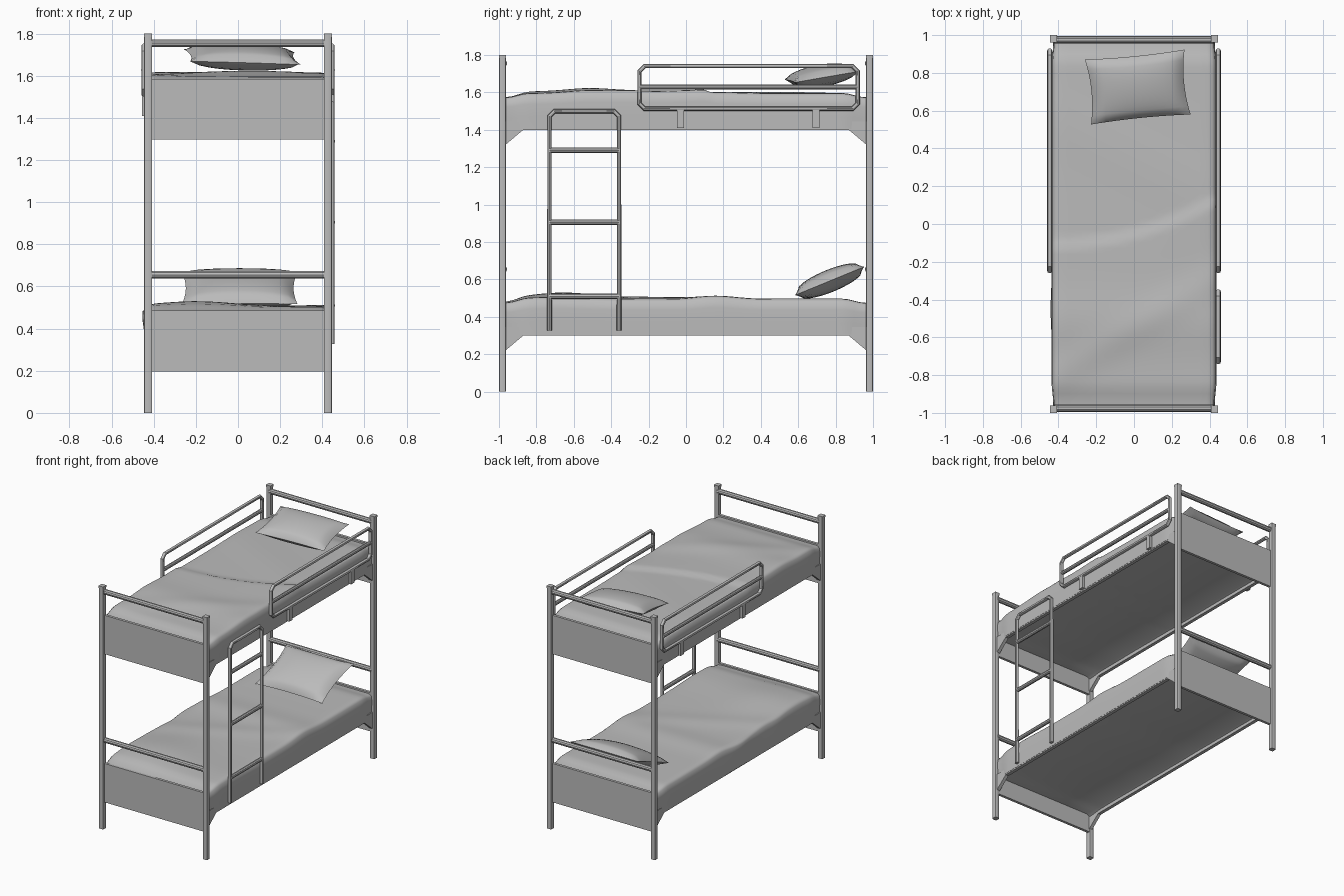
import bpy, bmesh, math
from mathutils import Euler, Vector

old = bpy.data.objects.get("Cube")
if old:
    bpy.data.objects.remove(old, do_unlink=True)

GREY = (0.5, 0.5, 0.5, 1)
mat = bpy.data.materials.new("plain grey")
mat.use_nodes = True
mat.diffuse_color = GREY
mat.node_tree.nodes["Principled BSDF"].inputs["Base Color"].default_value = GREY


def finish(obj, angle=35):
    obj.data.materials.clear()
    obj.data.materials.append(mat)
    bpy.ops.object.select_all(action="DESELECT")
    obj.select_set(True)
    bpy.context.view_layer.objects.active = obj
    if obj.type == "CURVE":
        bpy.ops.object.convert(target="MESH")
    bpy.ops.object.shade_smooth_by_angle(angle=math.radians(angle))


def from_bmesh(name, bm, angle=35):
    bmesh.ops.recalc_face_normals(bm, faces=bm.faces)
    me = bpy.data.meshes.new(name)
    bm.to_mesh(me)
    bm.free()
    obj = bpy.data.objects.new(name, me)
    bpy.context.collection.objects.link(obj)
    finish(obj, angle)


def box(name, lo, hi, bevel=0):
    bm = bmesh.new()
    bmesh.ops.create_cube(bm, size=1)
    for v in bm.verts:
        v.co = [(a + b) / 2 + c * (b - a) for a, b, c in zip(lo, hi, v.co)]
    if bevel:
        upright = [e for e in bm.edges if abs(e.verts[0].co.z - e.verts[1].co.z) > 0.1]
        bmesh.ops.bevel(bm, geom=upright, offset=bevel, segments=2, profile=0.5, affect="EDGES")
    from_bmesh(name, bm)


def tube(name, points, radius, cyclic=False):
    cu = bpy.data.curves.new(name, "CURVE")
    cu.dimensions = "3D"
    cu.bevel_depth = radius
    cu.bevel_resolution = 3
    cu.use_fill_caps = True
    sp = cu.splines.new("POLY")
    sp.points.add(len(points) - 1)
    for p, co in zip(sp.points, points):
        p.co = (*co, 1)
    sp.use_cyclic_u = cyclic
    obj = bpy.data.objects.new(name, cu)
    bpy.context.collection.objects.link(obj)
    finish(obj)


def gauss(d, width):
    return math.exp(-(d / width) ** 2)


def smooth(t):
    t = min(max(t, 0), 1)
    return t * t * (3 - 2 * t)


# Side rail with a sloping gusset at each end
def side_rail(name, s, z):
    profile = [(-0.965, -0.08), (-0.87, 0), (0.87, 0), (0.965, -0.08), (0.965, 0.045), (-0.965, 0.045)]
    bm = bmesh.new()
    face = bm.faces.new([bm.verts.new((s * 0.405, y, z + h)) for y, h in profile])
    ext = bmesh.ops.extrude_face_region(bm, geom=[face])
    moved = [g for g in ext["geom"] if isinstance(g, bmesh.types.BMVert)]
    bmesh.ops.translate(bm, verts=moved, vec=(s * 0.025, 0, 0))
    from_bmesh(name, bm)


# Mattress and draped blanket, lofted from rings along y
def bedding(name, z, height, bulge):
    half = [(0.9, 0.16, False), (1, 0.03, True), (1, 0.35, True), (1.003, 0.7, True),
            (0.99, 0.92, True), (0.955, 0.985, True)]
    left = [(-x, f) for x, f, _ in half]
    top = [(i / 10, 1) for i in range(-9, 10)]
    section = left + top + [(-x, f) for x, f in reversed(left)]
    bm = bmesh.new()
    rings = []
    rows = 60
    for j in range(rows + 1):
        y = -0.963 + 1.926 * j / rows
        end = smooth((abs(y) - 0.84) / 0.12)
        ring = []
        for x, f in section:
            px = x * (0.435 - 0.015 * end * (1 - 0.5 * f))
            if abs(x) > 0.94:
                px += bulge(x, y) * f
            t = 0.2 + height(px, y) - 0.022 * end
            ring.append(bm.verts.new((px, y, z + f * t)))
        rings.append(ring)
    for a, b in zip(rings, rings[1:]):
        for i in range(len(a)):
            k = (i + 1) % len(a)
            bm.faces.new((a[i], a[k], b[k], b[i]))
    bm.faces.new(rings[0])
    bm.faces.new(rings[-1])
    from_bmesh(name, bm, 50)


def upper_height(x, y):
    fold = -0.05 + 0.27 * x + 0.35 * x * x
    ridge = 0.014 * smooth((fold - y) / 0.04 + 0.5) * gauss(min(y - fold, 0), 0.5)
    crease = 0.008 * gauss(y + 0.55 - 0.6 * x, 0.1)
    return ridge + crease + 0.014 * gauss(y + 0.52, 0.16) - 0.004 + 0.006 * gauss(y - 0.35 + 0.5 * x, 0.2)


def lower_height(x, y):
    hump = 0.024 * gauss(x + 0.2, 0.25) * gauss(y + 0.62, 0.28)
    crease = 0.008 * gauss(y + 0.1 - 0.5 * x, 0.1)
    return hump + crease + 0.012 * gauss(y - 0.2, 0.12) + 0.01 * gauss(y + 0.7, 0.2) - 0.003


# Cushion with pinched corners
def pillow(name, loc, size, rot):
    bm = bmesh.new()
    bmesh.ops.create_grid(bm, x_segments=14, y_segments=14, size=1)
    bmesh.ops.duplicate(bm, geom=bm.verts[:] + bm.edges[:] + bm.faces[:])
    bm.verts.ensure_lookup_table()
    turn = Euler(rot).to_matrix()
    count = len(bm.verts) // 2
    for i, v in enumerate(bm.verts):
        u, w = v.co.x, v.co.y
        puff = max((1 - u * u) * (1 - w * w), 0) ** 0.4
        side = 1 if i < count else -1
        p = Vector((size[0] * u * (1 - 0.07 * (1 - w * w)),
                    size[1] * w * (1 - 0.05 * (1 - u * u)), side * size[2] * puff))
        v.co = turn @ p + Vector(loc)
    bmesh.ops.remove_doubles(bm, verts=bm.verts, dist=0.0005)
    from_bmesh(name, bm, 60)


# Corner posts
for sx, xn in ((-1, "right"), (1, "left")):
    for sy, yn in ((-1, "front"), (1, "back")):
        cx, cy = sx * 0.426, sy * 0.981
        box(f"{yn}_{xn}_post", (cx - 0.019, cy - 0.019, 0), (cx + 0.019, cy + 0.019, 1.8), 0.008)
        box(f"{yn}_{xn}_post_cap", (cx - 0.019, cy - 0.019, 1.785), (cx + 0.019, cy + 0.019, 1.8))

# Two bunks: end panels, end rails, side rails
for level, z in (("lower", 0.3), ("upper", 1.4)):
    for s, n in ((-1, "front"), (1, "back")):
        c = s * 0.975
        box(f"{level}_{n}_panel", (-0.415, c - 0.01, z - 0.103), (0.415, c + 0.01, z + 0.185))
        tube(f"{level}_{n}_end_rail", [(-0.42, c, z + 0.355), (0.42, c, z + 0.355)], 0.019)
    for s, n in ((-1, "right"), (1, "left")):
        side_rail(f"{level}_{n}_side_rail", s, z)

bedding("upper_bedding", 1.4, upper_height, lambda x, y: 0)
bedding("lower_bedding", 0.3, lower_height,
        lambda x, y: -0.024 * gauss(y, 0.14) - 0.008 * gauss(y + 0.45, 0.1) if x < 0 else 0)

pillow("upper_pillow", (0.02, 0.725, 1.69), (0.265, 0.175, 0.058), (0.17, 0.03, 0.1))
pillow("lower_pillow", (0.008, 0.768, 0.592), (0.275, 0.2, 0.06), (0.39, 0, 0.0))

# Guard rails on both long sides
for s, n in ((-1, "right"), (1, "left")):
    x, c = s * 0.446, 0.028
    a, b, lo, hi = -0.249, 0.918, 1.513, 1.741
    loop = [(a, lo + c), (a, hi - c), (a + c, hi), (b - c, hi), (b, hi - c), (b, lo + c), (b - c, lo), (a + c, lo)]
    tube(f"{n}_guard_loop", [(x, y, z) for y, z in loop], 0.013, True)
    tube(f"{n}_guard_bar", [(x, a, 1.628), (x, b, 1.628)], 0.014)
    for i, y in enumerate((-0.03, 0.695)):
        box(f"{n}_guard_bracket_{i + 1}", (x - 0.01, y - 0.018, 1.41), (x + 0.01, y + 0.018, 1.515))

# Ladder
x, a, b, top, c = 0.446, -0.73, -0.358, 1.5, 0.028
frame = [(a, 0.326), (a, top - c), (a + c, top), (b - c, top), (b, top - c), (b, 0.326)]
tube("ladder_frame", [(x, y, z) for y, z in frame], 0.013)
for i, z in enumerate((0.51, 0.905, 1.29)):
    tube(f"ladder_rung_{i + 1}", [(x, a, z), (x, b, z)], 0.015)
